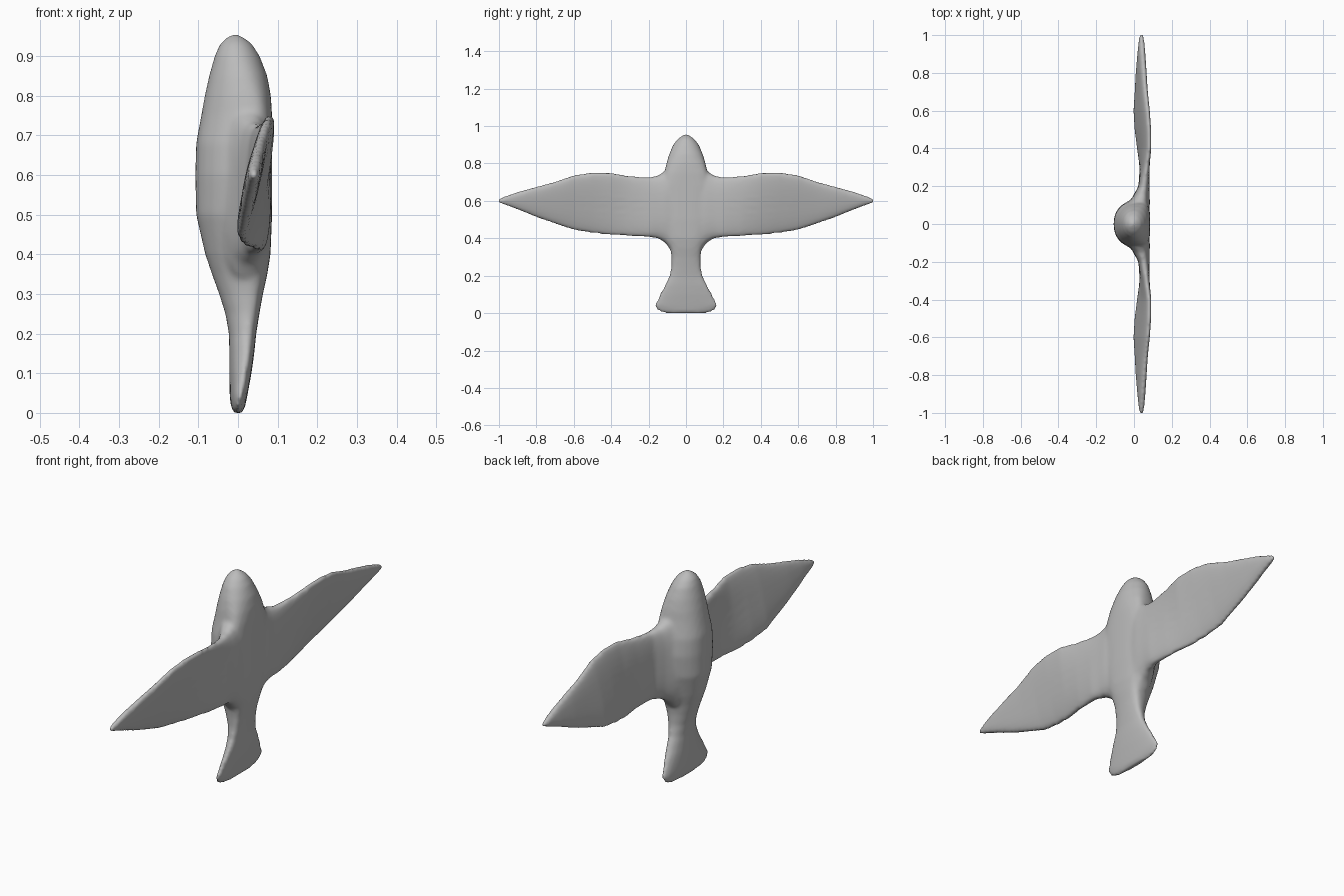
import bpy, bmesh, math
from mathutils import Vector

cube = bpy.data.objects.get("Cube")
if cube:
    bpy.data.objects.remove(cube)

grey = bpy.data.materials.new("plain grey")
grey.use_nodes = True
grey.diffuse_color = (0.5, 0.5, 0.5, 1)
grey.node_tree.nodes["Principled BSDF"].inputs["Base Color"].default_value = (0.5, 0.5, 0.5, 1)

N = 32
ANGLES = [2 * math.pi * i / N for i in range(N)]


def power(v, e):
    return math.copysign(abs(v) ** e, v)


def loft(bm, rings):
    """Skin a row of closed rings and cap both ends."""
    rows = [[bm.verts.new(p) for p in ring] for ring in rings]
    for a, b in zip(rows, rows[1:]):
        for i in range(N):
            j = (i + 1) % N
            bm.faces.new((a[i], a[j], b[j], b[i]))
    bm.faces.new(rows[0][::-1])
    bm.faces.new(rows[-1])


def body_ring(z, belly, back, half_width, flat):
    """Rounded belly towards -x, flatter back towards +x."""
    mid = (belly + back) / 2 + flat * 0.05
    ring = []
    for a in ANGLES:
        c, s = math.cos(a), math.sin(a)
        if c > 0:
            x = mid + (back - mid) * power(c, 1 - 0.5 * flat)
        else:
            x = mid + (mid - belly) * c
        ring.append((x, half_width * power(s, 1 - 0.15 * flat), z))
    return ring


def wing_ring(y, z_top, z_bot, x_top, x_bot, thick):
    """Tilted blade section from trailing edge to leading edge."""
    lead, trail = Vector((x_top, y, z_top)), Vector((x_bot, y, z_bot))
    mid, half = (lead + trail) / 2, (lead - trail) / 2
    normal = Vector((half.z, 0, -half.x)).normalized()
    return [mid + half * power(math.cos(a), 0.8)
            + normal * (thick / 2) * power(math.sin(a), 0.7) for a in ANGLES]


bm = bmesh.new()

# Body, head and fanned tail: z, belly x, back x, half width, flatness of back
loft(bm, [body_ring(*r) for r in [
    (0.000, -0.010, 0.012, 0.11, 0), (0.012, -0.017, 0.017, 0.150, 0),
    (0.040, -0.021, 0.023, 0.170, 0.1), (0.100, -0.022, 0.034, 0.140, 0.2),
    (0.150, -0.022, 0.041, 0.112, 0.3), (0.200, -0.023, 0.046, 0.088, 0.3),
    (0.250, -0.032, 0.054, 0.078, 0.4), (0.300, -0.048, 0.063, 0.078, 0.5),
    (0.350, -0.066, 0.074, 0.084, 0.7), (0.400, -0.083, 0.082, 0.098, 0.9),
    (0.500, -0.106, 0.086, 0.125, 1), (0.600, -0.108, 0.086, 0.135, 1),
    (0.680, -0.106, 0.086, 0.130, 1), (0.750, -0.093, 0.086, 0.115, 0.8),
    (0.800, -0.084, 0.083, 0.105, 0.5), (0.850, -0.073, 0.074, 0.090, 0.2),
    (0.900, -0.059, 0.055, 0.069, 0), (0.930, -0.046, 0.036, 0.046, 0),
    (0.948, -0.028, 0.014, 0.022, 0), (0.955, -0.014, -0.002, 0.007, 0)]])

# Wings: y, leading z, trailing z, leading x, trailing x, thickness
WING = [
    (0.05, 0.840, 0.320, 0.020, 0.020, 0.120), (0.085, 0.800, 0.340, 0.020, 0.020, 0.125),
    (0.11, 0.762, 0.376, 0.026, 0.026, 0.116), (0.15, 0.735, 0.400, 0.040, 0.040, 0.086),
    (0.20, 0.726, 0.407, 0.053, 0.053, 0.060), (0.30, 0.733, 0.412, 0.067, 0.045, 0.046),
    (0.40, 0.751, 0.416, 0.082, 0.026, 0.042), (0.50, 0.753, 0.428, 0.082, 0.012, 0.042),
    (0.60, 0.738, 0.444, 0.075, 0.006, 0.042), (0.70, 0.703, 0.478, 0.064, 0.013, 0.040),
    (0.80, 0.676, 0.513, 0.056, 0.020, 0.040), (0.90, 0.648, 0.554, 0.049, 0.029, 0.036),
    (0.97, 0.624, 0.580, 0.043, 0.036, 0.028), (1.005, 0.608, 0.592, 0.040, 0.040, 0.020)]
for side in (1, -1):
    loft(bm, [wing_ring(side * r[0], *r[1:]) for r in WING])

bmesh.ops.recalc_face_normals(bm, faces=bm.faces)
mesh = bpy.data.meshes.new("bird_figure")
bm.to_mesh(mesh)
bm.free()
mesh.materials.append(grey)
bird = bpy.data.objects.new("bird_figure", mesh)
bpy.context.collection.objects.link(bird)

# Fuse the parts into one softly blended skin
fuse = bird.modifiers.new("fuse", 'REMESH')
fuse.mode = 'VOXEL'
fuse.voxel_size = 0.009
fuse.use_smooth_shade = True
soften = bird.modifiers.new("soften", 'SMOOTH')
soften.factor = 0.5
soften.iterations = 6
